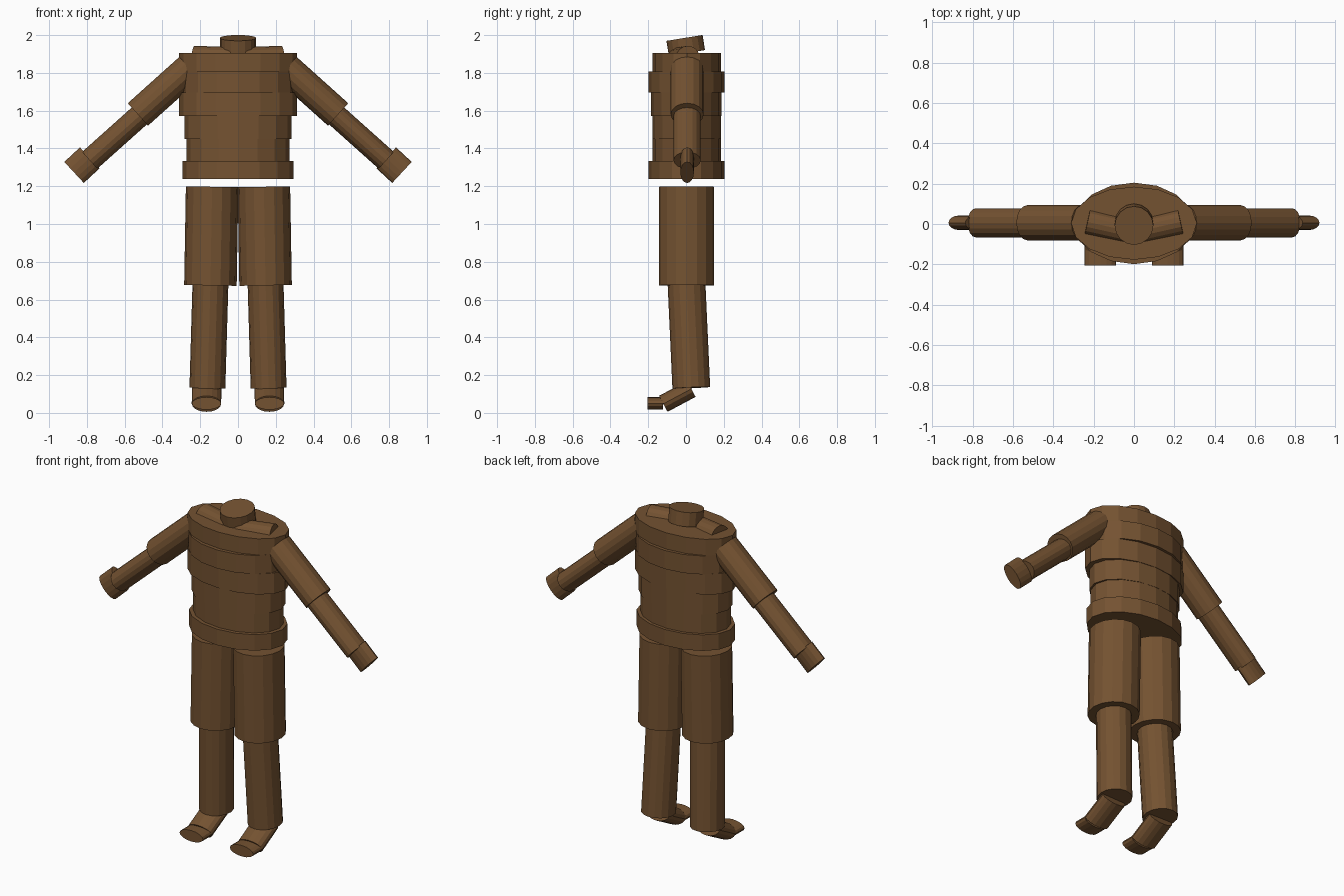
import bpy, bmesh
from mathutils import Vector, Matrix

if "Cube" in bpy.data.objects:
    bpy.data.objects.remove(bpy.data.objects["Cube"])

SIDES = 16
brown = bpy.data.materials.new("brown")
brown.diffuse_color = (0.175, 0.085, 0.031, 1)
brown.use_nodes = True
brown.node_tree.nodes["Principled BSDF"].inputs["Base Color"].default_value = brown.diffuse_color


def segment(name, start, end, width, depth, side=(1, 0, 0)):
    """Flat-shaded elliptical cylinder; width is the half size along side."""
    start, end = Vector(start), Vector(end)
    axis = (end - start).normalized()
    u = Vector(side)
    u = (u - axis * u.dot(axis)).normalized()
    v = axis.cross(u)
    frame = Matrix((u * width, v * depth, axis * (end - start).length)).transposed().to_4x4()
    frame.translation = (start + end) / 2
    bm = bmesh.new()
    bmesh.ops.create_cone(bm, cap_ends=True, segments=SIDES, radius1=1, radius2=1, depth=1)
    bmesh.ops.transform(bm, matrix=frame, verts=bm.verts)
    bmesh.ops.recalc_face_normals(bm, faces=bm.faces)
    mesh = bpy.data.meshes.new(name)
    bm.to_mesh(mesh)
    bm.free()
    mesh.materials.append(brown)
    obj = bpy.data.objects.new(name, mesh)
    bpy.context.collection.objects.link(obj)


# Torso bands: name, bottom, top, half width, half depth, centre y
torso = [
    ("hip_band", 1.237, 1.333, 0.295, 0.201, 0.002),
    ("lower_waist", 1.333, 1.45, 0.273, 0.181, 0.004),
    ("upper_waist", 1.45, 1.573, 0.284, 0.182, 0.004),
    ("lower_chest", 1.573, 1.697, 0.312, 0.186, 0.002),
    ("middle_chest", 1.697, 1.808, 0.298, 0.202, 0.003),
    ("upper_chest", 1.808, 1.905, 0.312, 0.181, 0.004),
]
for name, low, high, w, d, y in torso:
    segment(name, (0, y, low), (0, y, high), w, d)

# Tilted neck stub
segment("neck", (0, 0.005, 1.905), (0, -0.008, 1.985), 0.096, 0.097)

# Limb segments, listed for the +x side: name, start, end, width, depth, side axis
X, Y = (1, 0, 0), (0, 1, 0)
limbs = [
    ("collar", (0.03, -0.035, 1.875), (0.232, 0.01, 1.881), 0.064, 0.062, Y),
    ("upper_arm", (0.257, 0.006, 1.825), (0.53, 0.006, 1.58), 0.087, 0.08, Y),
    ("forearm", (0.52, 0.006, 1.574), (0.785, 0.006, 1.337), 0.072, 0.06, Y),
    ("hand", (0.785, 0.006, 1.35), (0.868, 0.006, 1.273), 0.036, 0.076, Y),
    ("thigh", (0.137, 0.002, 1.197), (0.146, 0.002, 0.675), 0.139, 0.146, X),
    ("calf", (0.146, 0.003, 0.68), (0.162, 0.028, 0.133), 0.095, 0.1, X),
    ("foot", (0.166, 0.028, 0.127), (0.167, -0.12, 0.048), 0.078, 0.048, X),
    ("toes", (0.167, -0.122, 0.05), (0.167, -0.205, 0.05), 0.078, 0.033, X),
]
for label, sx in (("left", 1), ("right", -1)):
    for name, a, b, w, d, side in limbs:
        segment(f"{label}_{name}", (a[0] * sx, a[1], a[2]), (b[0] * sx, b[1], b[2]), w, d, side)
